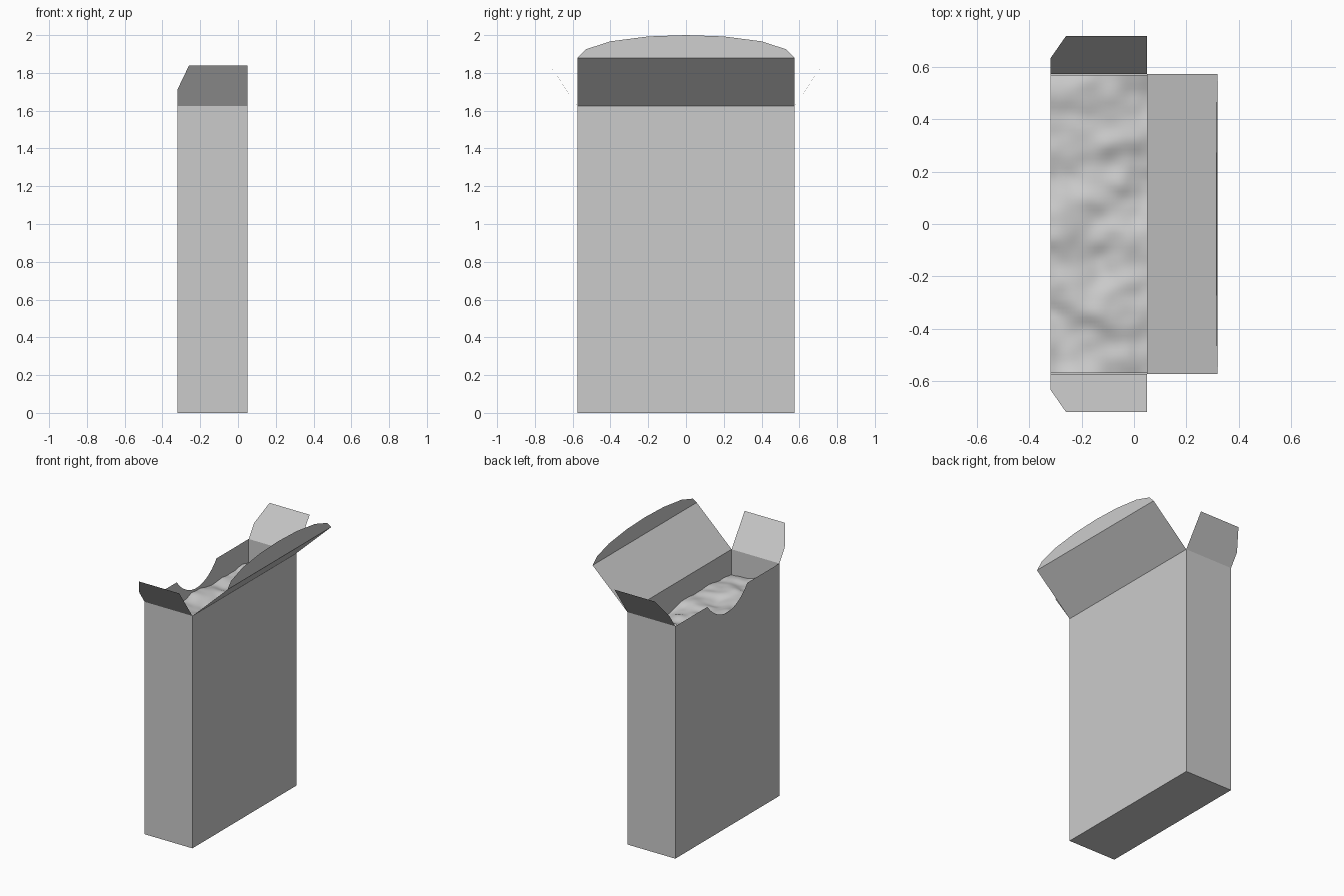
import bpy, bmesh
from mathutils import Vector, noise

if "Cube" in bpy.data.objects:
    bpy.data.objects.remove(bpy.data.objects["Cube"])

X0, X1, Y, H = -0.32, 0.05, 0.575, 1.625


def make(name, polys):
    """Thin card part made from flat polygons."""
    bm = bmesh.new()
    for p in polys:
        bm.faces.new([bm.verts.new(v) for v in p])
    bmesh.ops.remove_doubles(bm, verts=bm.verts, dist=1e-5)
    me = bpy.data.meshes.new(name)
    bm.to_mesh(me)
    bm.free()
    ob = bpy.data.objects.new(name, me)
    bpy.context.collection.objects.link(ob)
    return ob


# Carton body, open on top, with a thumb notch in the left panel
N = 16
notch = []
for i in range(N + 1):
    t = -1 + 2 * i / N
    notch.append((X0, 0.22 * t, H - 0.122 * (1 - t * t) ** 0.9))
left = [(X0, Y, 0), (X0, -Y, 0), (X0, -Y, H)]
left = [(X0, Y, 0), (X0, Y, H)] + notch[::-1] + [(X0, -Y, H), (X0, -Y, 0)]
make("carton_body", [
    left[::-1],
    [(X1, -Y, 0), (X1, Y, 0), (X1, Y, H), (X1, -Y, H)],
    [(X0, -Y, 0), (X1, -Y, 0), (X1, -Y, H), (X0, -Y, H)],
    [(X1, Y, 0), (X0, Y, 0), (X0, Y, H), (X1, Y, H)],
    [(X0, -Y, 0), (X0, Y, 0), (X1, Y, 0), (X1, -Y, 0)],
])

# Side dust flaps with one clipped corner
for s, side in ((-1, "front"), (1, "back")):
    flap = [(X0, s * Y, H), (X1, s * Y, H), (X1, s * 0.72, 1.838),
            (-0.26, s * 0.72, 1.838), (X0, s * 0.634, 1.713)]
    make(side + "_flap", [flap if s < 0 else flap[::-1]])

# Lid folded open, with a rounded tuck tab
half = [(0.572, 1.88), (0.53, 1.925), (0.4, 1.967), (0.2, 1.993)]
curve = half + [(0, 2.0)] + [(-y, z) for y, z in half[::-1]]
tab = [(0.32 - (z - 1.88) * 0.05, y, z) for y, z in curve]
make("lid", [
    [(X1, -Y, H), (X1, Y, H), (0.32, Y, 1.88), (0.32, -Y, 1.88)],
    [(0.32, -Y, 1.88), (0.32, Y, 1.88)] + tab[1:-1],
])

# Crumpled contents surface inside the carton
bm = bmesh.new()
bmesh.ops.create_grid(bm, x_segments=24, y_segments=64, size=1)
for v in bm.verts:
    x = (X0 + X1) / 2 + v.co.x * 0.184
    y = v.co.y * 0.571
    p = Vector((x * 5, y * 6 + 3, 0.7))
    v.co = (x, y, 1.465 + 0.035 * noise.noise(p) + 0.012 * noise.noise(p * 2.3))
me = bpy.data.meshes.new("contents")
bm.to_mesh(me)
bm.free()
me.shade_smooth()
bpy.context.collection.objects.link(bpy.data.objects.new("contents", me))
